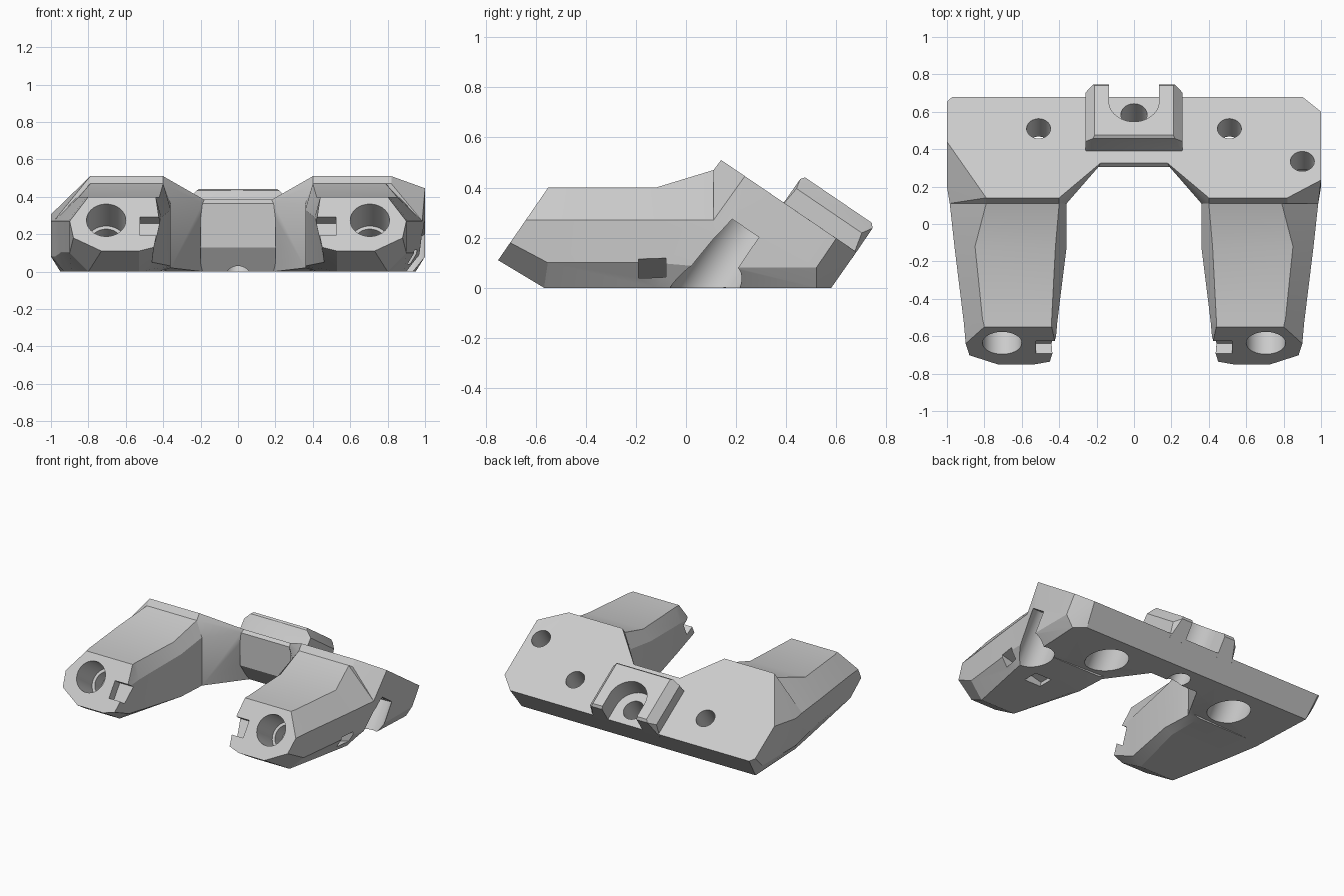
import bpy, bmesh, math
from mathutils import Matrix, Vector

cube = bpy.data.objects.get("Cube")
if cube:
    bpy.data.objects.remove(cube)

grey = bpy.data.materials.new("plain grey")
grey.use_nodes = True
colour = (0.6, 0.6, 0.6, 1)
grey.diffuse_color = colour
grey.node_tree.nodes["Principled BSDF"].inputs["Base Color"].default_value = colour

SLOPE = 0.68
TILT = Matrix.Rotation(-math.atan(SLOPE), 3, 'X')
NORMAL = TILT @ Vector((0, 0, 1))
DOWNHILL = TILT @ Vector((0, 1, 0))


def top(x, y):
    """Point on the sloping top of the back plate."""
    return Vector((x, y, 0.51 - (y - 0.14) * SLOPE))


def back(x, z):
    """Point on the leaning back edge of the plate."""
    return Vector((x, 0.58 + 0.7 * z, z))


def finish(name, bm):
    bmesh.ops.recalc_face_normals(bm, faces=bm.faces)
    mesh = bpy.data.meshes.new(name)
    bm.to_mesh(mesh)
    bm.free()
    mesh.materials.append(grey)
    ob = bpy.data.objects.new(name, mesh)
    bpy.context.collection.objects.link(ob)
    return ob


def hull(name, points):
    bm = bmesh.new()
    for p in points:
        bm.verts.new(p)
    res = bmesh.ops.convex_hull(bm, input=bm.verts)
    loose = [v for v in bm.verts if not v.link_faces]
    bmesh.ops.delete(bm, geom=loose, context='VERTS')
    bmesh.ops.dissolve_limit(bm, angle_limit=0.01, verts=bm.verts, edges=bm.edges)
    return finish(name, bm)


def loft(name, rings):
    bm = bmesh.new()
    rows = [[bm.verts.new(p) for p in ring] for ring in rings]
    for a, b in zip(rows, rows[1:]):
        for i in range(len(a)):
            j = (i + 1) % len(a)
            bm.faces.new((a[i], a[j], b[j], b[i]))
    bm.faces.new(rows[0])
    bm.faces.new(rows[-1])
    return finish(name, bm)


def cylinder(start, direction, radius, length):
    bm = bmesh.new()
    rot = direction.to_track_quat('Z', 'Y').to_matrix().to_4x4()
    mid = Vector(start) + direction * length / 2
    bmesh.ops.create_cone(bm, cap_ends=True, segments=48, radius1=radius,
                          radius2=radius, depth=length,
                          matrix=Matrix.Translation(mid) @ rot)
    return finish("round_cutter", bm)


def box(centre, size, rot):
    bm = bmesh.new()
    m = Matrix.Translation(centre) @ rot.to_4x4() @ Matrix.Diagonal((*size, 1))
    bmesh.ops.create_cube(bm, size=1, matrix=m)
    return finish("box_cutter", bm)


def combine(target, tool, operation):
    tool.hide_render = True
    mod = target.modifiers.new("bool", 'BOOLEAN')
    mod.operation, mod.object, mod.solver = operation, tool, 'EXACT'
    bpy.context.view_layer.objects.active = target
    bpy.ops.object.modifier_apply(modifier=mod.name)
    bpy.data.objects.remove(tool)


# Bridge between the two wings, undercut at its front
bracket = hull("bracket", [p for x in (-0.2, 0.2) for p in (
    top(x, 0.325), (x, 0.305, 0.365), (x, 0.31, 0.13), (x, 0.4, 0),
    back(x, 0), back(x, 0.143))])


def wing(side, ridge, facet_y, corner_x, corner_y):
    """Half of the back plate with its front ridge and cut corners."""
    pts = [top(0.4, 0.14), top(ridge, 0.14), (0.4, 0.11, 0.47), (ridge, 0.11, 0.47),
           (0.36, 0.11, 0.36), (0.36, 0.11, 0.02), (0.93, 0.11, 0),
           (0.98, 0.11, 0.08), (0.985, 0.11, 0.27), (1, 0.2, 0.27), (1, 0.2, 0.08),
           top(1, facet_y), top(1, corner_y), (1, corner_y - 0.08, 0.08),
           (0.95, corner_y - 0.08, 0), back(corner_x - 0.02, 0), back(corner_x, 0.143),
           top(0.18, 0.325), (0.19, 0.305, 0.365), (0.22, 0.31, 0.13),
           (0.19, 0.4, 0), back(0.19, 0), back(0.19, 0.143)]
    return hull("wing", [(side * p[0], p[1], p[2]) for p in pts])


# Arm sections: front y, lean, then (x, z) round the outline
SECTIONS = [
    (-0.75, 0.69, [(.44, .4), (.8, .4), (.9, .27), (.88, .18),
                   (.73, .11), (.53, .11), (.45, .13), (.42, .27)]),
    (-0.55, 0.15, [(.44, .4), (.81, .4), (.91, .27), (.9, .1),
                   (.8, 0), (.53, 0), (.46, .05), (.41, .29)]),
    (-0.12, 0, [(.42, .4), (.85, .4), (.96, .27), (.95, .1),
                (.89, 0), (.42, 0), (.36, .03), (.36, .33)]),
    (0.11, 0, [(.4, .47), (.79, .47), (.985, .27), (.98, .08),
               (.93, 0), (.42, 0), (.36, .02), (.36, .36)]),
]
SECTIONS.append((0.15, 0, SECTIONS[-1][2]))


def arm(side):
    return loft("arm", [[(side * x, y + lean * (z - (0.11 if lean else 0)), z)
                         for x, z in ring] for y, lean, ring in SECTIONS])


combine(bracket, wing(-1, 0.79, 0.44, 0.97, 0.655), 'UNION')
combine(bracket, wing(1, 0.82, 0.235, 0.9, 0.6), 'UNION')
for side in (-1, 1):
    combine(bracket, arm(side), 'UNION')

# Raised block with a U-shaped slot around the centre hole
centre = top(0, 0.585)


def on_plate(x, u, n):
    return centre + TILT @ Vector((x, u, n))


block = hull("block", [on_plate(s * x, u, n) for s in (-1, 1) for x, u, n in (
    (0.21, -0.222, 0.131), (0.21, 0.1, 0.131), (0.22, -0.234, 0.115),
    (0.22, 0.115, 0.115), (0.26, -0.225, 0.075), (0.26, 0.09, 0.075),
    (0.26, -0.236, -0.03), (0.26, 0.115, -0.03))])
combine(block, cylinder(centre - NORMAL * 0.1, NORMAL, 0.135, 0.4), 'DIFFERENCE')
combine(block, box(on_plate(0, 0.2, 0.1), (0.27, 0.4, 0.4), TILT), 'DIFFERENCE')
combine(bracket, block, 'UNION')

# Holes square to the plate, three of them widened from below
combine(bracket, cylinder(centre + NORMAL * 0.1, -NORMAL, 0.07, 0.7), 'DIFFERENCE')
for x, y, wide in ((-0.51, 0.51, 0.13), (0.51, 0.51, 0.13), (0.9, 0.335, 0.118)):
    p = top(x, y)
    combine(bracket, cylinder(p + NORMAL * 0.1, -NORMAL, 0.064, 0.5), 'DIFFERENCE')
    combine(bracket, cylinder(p - NORMAL * 0.17, -NORMAL, wide, 0.6), 'DIFFERENCE')

# Stepped sockets and side notches in the arm ends
for side in (-1, 1):
    p = Vector((side * 0.705, -0.637, 0.275))
    combine(bracket, cylinder(p - DOWNHILL * 0.1, DOWNHILL, 0.105, 0.31), 'DIFFERENCE')
    combine(bracket, cylinder(p, DOWNHILL, 0.085, 0.3), 'DIFFERENCE')
    notch = Vector((side * 0.46, -0.655, 0.24))
    combine(bracket, box(notch, (0.13, 0.12, 0.12), TILT), 'DIFFERENCE')

# Small slanting tunnel from the left side to the underside
lean = Matrix.Rotation(-0.25, 3, 'Y')
combine(bracket, box((0.82, -0.135, 0.05), (0.4, 0.11, 0.065), lean), 'DIFFERENCE')

bpy.ops.object.select_all(action='DESELECT')
bracket.select_set(True)
bpy.context.view_layer.objects.active = bracket
bpy.ops.object.shade_smooth_by_angle(angle=math.radians(20))
